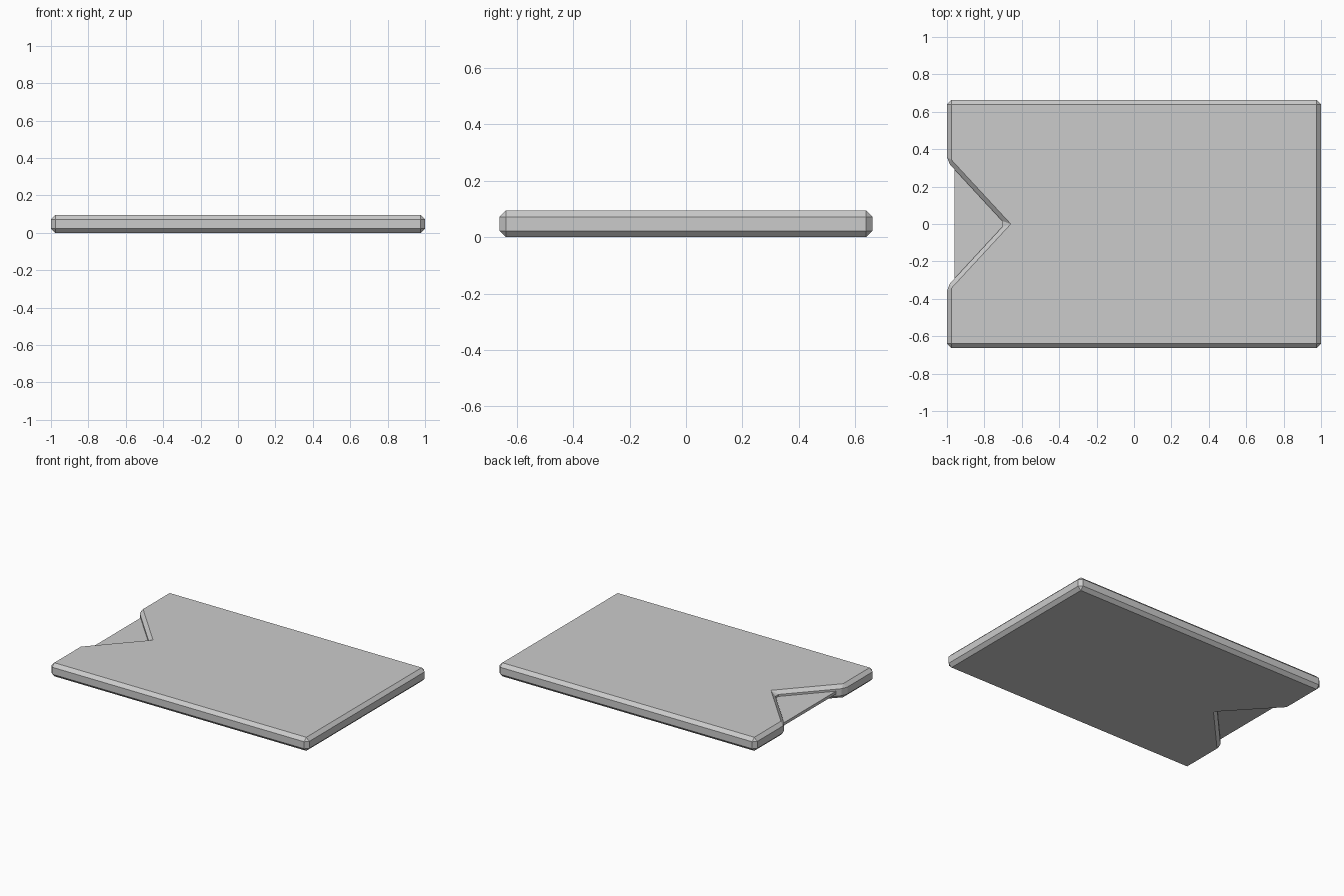
import bpy, bmesh

if "Cube" in bpy.data.objects:
    bpy.data.objects.remove(bpy.data.objects["Cube"])


def slab(name, outline, z0, z1):
    """Extrude a flat outline between two heights."""
    bm = bmesh.new()
    face = bm.faces.new([bm.verts.new((x, y, z0)) for x, y in outline])
    ext = bmesh.ops.extrude_face_region(bm, geom=[face], use_keep_orig=True)
    top = [v for v in ext["geom"] if isinstance(v, bmesh.types.BMVert)]
    bmesh.ops.translate(bm, verts=top, vec=(0, 0, z1 - z0))
    bmesh.ops.recalc_face_normals(bm, faces=bm.faces)
    mesh = bpy.data.meshes.new(name)
    bm.to_mesh(mesh)
    bm.free()
    obj = bpy.data.objects.new(name, mesh)
    bpy.context.collection.objects.link(obj)
    return obj


# Chamfered sleeve with a V notch in the left edge
half = [(1, 0.662), (-1, 0.662), (-1, 0.335)]
outline = half + [(-0.69, 0)] + [(x, -y) for x, y in reversed(half)]
sleeve = slab("notched_sleeve", outline, 0, 0.095)
bevel = sleeve.modifiers.new("chamfer", "BEVEL")
bevel.width = 0.023
bevel.segments = 1
bevel.limit_method = 'NONE'

# Thin card inside, showing in the notch
slab("inner_card", [(0.96, 0.62), (-0.96, 0.62), (-0.96, -0.62), (0.96, -0.62)],
     0.038, 0.058)
